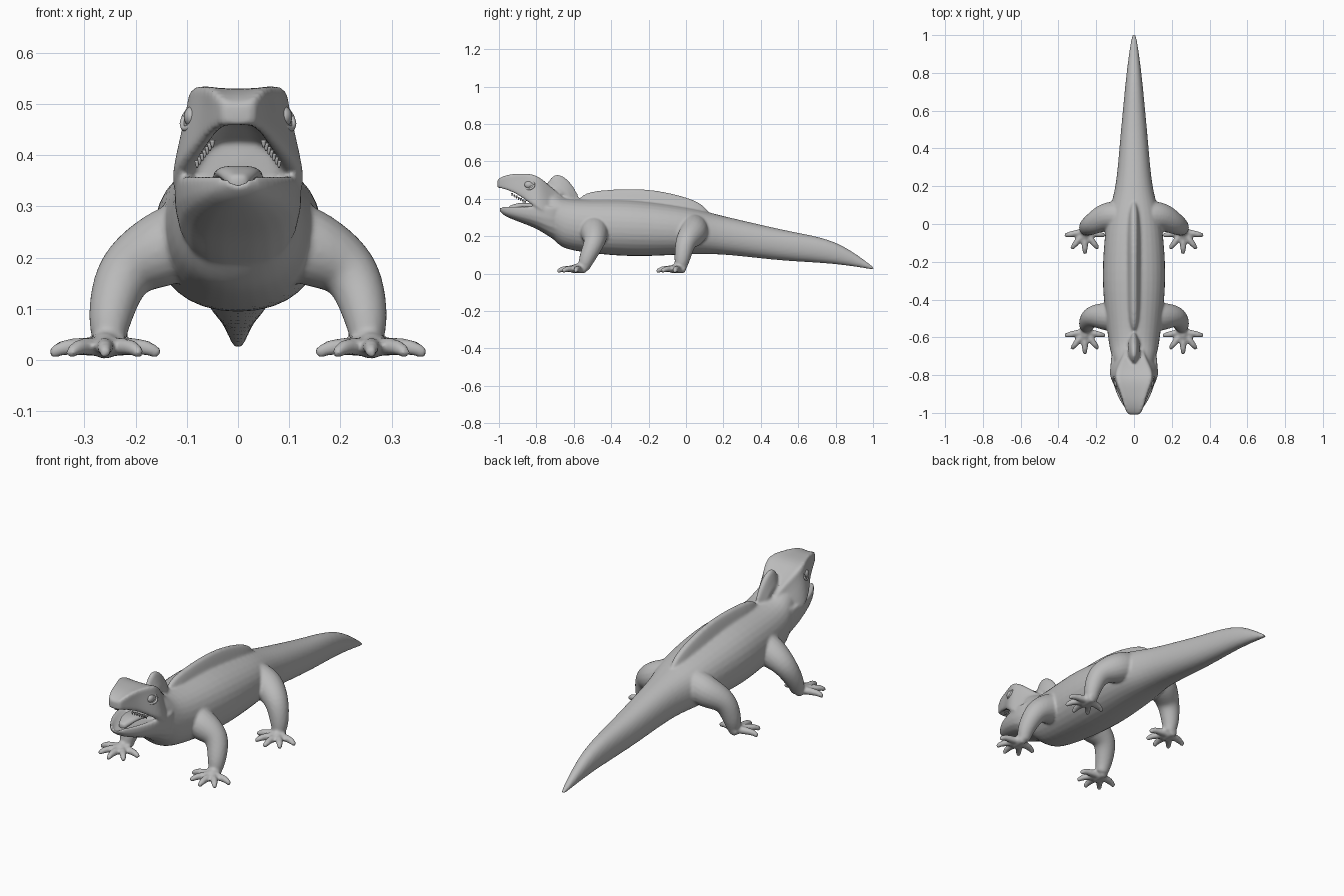
import bpy, bmesh, math
from mathutils import Vector, Quaternion

default_cube = bpy.data.objects.get("Cube")
if default_cube:
    bpy.data.objects.remove(default_cube, do_unlink=True)

skin = bpy.data.materials.new("grey skin")
skin.use_nodes = True
grey = (0.5, 0.5, 0.5, 1)
skin.diffuse_color = grey
skin.node_tree.nodes["Principled BSDF"].inputs["Base Color"].default_value = grey


def smooth_stations(stations, steps=3):
    """Fill in a smooth curve through a few stations of any dimension."""
    rows = [Vector(s) for s in stations]
    padded = [rows[0]] + rows + [rows[-1]]
    result = []
    for before, start, end, after in zip(padded, padded[1:], padded[2:], padded[3:]):
        leave, arrive = (end - before) / 2, (after - start) / 2
        for k in range(steps):
            t = k / steps
            ease = t * t * (3 - 2 * t)
            bend = t * (1 - t) * ((1 - t) * leave - t * arrive)
            result.append(start.lerp(end, ease) + bend)
    return result + [rows[-1]]


def bridge_rings(bm, rings):
    """Bridge equal rings of points and cap both ends."""
    loops = [[bm.verts.new(point) for point in ring] for ring in rings]
    for near, far in zip(loops, loops[1:]):
        for i in range(len(near)):
            bm.faces.new((near[i - 1], near[i], far[i], far[i - 1]))
    bm.faces.new(loops[0])
    bm.faces.new(loops[-1])


def loft(bm, stations, section):
    """Loft half sections, top centre to bottom centre, mirrored across x = 0."""
    rings = []
    for y, *sizes in smooth_stations(stations):
        half = section(y, *sizes)
        mirrored = [(-x, z) for x, z in half[-2:0:-1]]
        rings.append([Vector((x, y, z)) for x, z in half + mirrored])
    bridge_rings(bm, rings)


def tube(bm, stations, sides=10):
    """Round limb through stations of x, y, z, radius."""
    path = smooth_stations(stations)
    points = [station.xyz for station in path]
    turn, previous, rings = Quaternion(), Vector((0, 0, 1)), []
    for i, point in enumerate(points):
        ahead = points[min(i + 1, len(points) - 1)]
        heading = (ahead - points[max(i - 1, 0)]).normalized()
        turn = previous.rotation_difference(heading) @ turn
        previous = heading
        angles = [math.tau * k / sides for k in range(sides)]
        rings.append([point + turn @ Vector((math.cos(a), math.sin(a), 0)) * path[i].w
                      for a in angles])
    bridge_rings(bm, rings)


def finish(name, bm, subdivisions=0):
    """Turn the mesh into a smooth shaded object."""
    bmesh.ops.recalc_face_normals(bm, faces=bm.faces)
    for face in bm.faces:
        face.smooth = True
    mesh = bpy.data.meshes.new(name)
    bm.to_mesh(mesh)
    bm.free()
    mesh.materials.append(skin)
    part = bpy.data.objects.new(name, mesh)
    bpy.context.collection.objects.link(part)
    if subdivisions:
        rounding = part.modifiers.new("rounding", "SUBSURF")
        rounding.levels = rounding.render_levels = subdivisions
    return part


def trunk_section(y, top, bottom, width):
    middle = (top + bottom) / 2
    half = []
    for k in range(9):
        angle = math.pi * k / 8
        across, up = math.sin(angle), math.cos(angle)
        fullness = abs(up) ** 0.9
        half.append((width * abs(across) ** 0.9,
                     middle + math.copysign(fullness, up) * (top - bottom) / 2))
    return half


def head_section(y, top, lip, cheek, brow):
    roof = lip + 0.4 * (y + 1)
    side = (brow + cheek) / 2
    return [(0, top - 0.01), (brow * 0.6, top - 0.01), (brow, top), (brow, top - 0.03),
            (side, (top + lip) / 2), (cheek, lip + 0.02), (cheek, lip),
            (cheek * 0.7, lip), (cheek / 2, roof), (0, roof)]


def jaw_section(y, bottom, width):
    rim = 0.36
    floor = rim - 0.02
    inner = width * 0.8
    chin = bottom + (rim - bottom) * 0.3
    return [(0, floor), (inner * 0.7, floor), (inner, rim), (width, rim),
            (width, floor), (width, chin), (width / 2, bottom), (0, bottom)]


def crest_section(y, top, width):
    base = top - 0.1
    return [(0, top), (width * 0.3, top), (width * 0.6, (top + base) / 2),
            (width, base), (0, base)]


def tongue_section(y, top, width):
    return [(0, top), (width * 0.7, top), (width, top - 0.02), (0, top - 0.04)]


# Trunk and tail: y, top, bottom, half width
body = bmesh.new()
loft(body, [(-0.8, 0.48, 0.29, 0.09), (-0.7, 0.44, 0.17, 0.12), (-0.6, 0.4, 0.12, 0.14),
            (-0.3, 0.4, 0.09, 0.17), (0, 0.36, 0.1, 0.15), (0.2, 0.31, 0.1, 0.1),
            (0.5, 0.24, 0.07, 0.07), (0.8, 0.17, 0.05, 0.04), (1.01, 0.03, 0.02, 0.01)],
     trunk_section)

# Upper head: y, top, lip, cheek half width, brow half width
loft(body, [(-0.62, 0.38, 0.28, 0.08, 0.04), (-0.7, 0.45, 0.29, 0.11, 0.06),
            (-0.8, 0.53, 0.35, 0.13, 0.1), (-0.9, 0.54, 0.42, 0.08, 0.07),
            (-0.97, 0.53, 0.45, 0.05, 0.05), (-1.01, 0.51, 0.46, 0.03, 0.03)], head_section)

# Lower jaw and throat: y, bottom, half width
loft(body, [(-0.62, 0.15, 0.08), (-0.7, 0.18, 0.12), (-0.8, 0.24, 0.12), (-0.9, 0.28, 0.09),
            (-0.97, 0.31, 0.05), (-1, 0.34, 0.02)], jaw_section)

# Neck crest, then back crest: y, top, half width
loft(body, [(-0.75, 0.47, 0.02), (-0.7, 0.53, 0.04), (-0.63, 0.5, 0.04), (-0.57, 0.41, 0.02)],
     crest_section)
loft(body, [(-0.58, 0.39, 0.02), (-0.5, 0.44, 0.05), (-0.2, 0.45, 0.05), (0.05, 0.39, 0.05),
            (0.13, 0.32, 0.02)], crest_section)

# Legs: x, distance behind the foot, height, radius
leg = [(0.06, 0.08, 0.25, 0.08), (0.14, 0.08, 0.22, 0.08), (0.22, 0.08, 0.17, 0.06),
       (0.25, 0.04, 0.08, 0.045), (0.25, 0.02, 0.02, 0.03)]
# Toes: share of the toe length, height, radius
toe = [(0.1, 0.025, 0.02), (0.7, 0.025, 0.017), (1, 0.01, 0.01)]
for side in (-1, 1):
    for foot_y, lean in ((-0.57, 1), (-0.04, 0.5)):
        ankle_x = side * 0.26
        tube(body, [(side * x, foot_y + back * (lean if z < 0.2 else 1), z, radius)
                    for x, back, z, radius in leg])
        tube(body, [(ankle_x, foot_y + 0.04, 0.02, 0.02), (ankle_x, foot_y, 0.03, 0.03),
                    (ankle_x, foot_y - 0.05, 0.02, 0.02)])
        for k in range(5):
            spread = math.radians(40 * (k - 2))
            reach_x = side * math.sin(spread) * 0.11
            reach_y = -math.cos(spread) * 0.12
            tube(body, [(ankle_x + reach_x * share, foot_y + reach_y * share, z, radius)
                        for share, z, radius in toe])

# Merge head, trunk, crests and limbs into one soft skin
trunk = finish("body", body, 1)
blend = trunk.modifiers.new("blend", "REMESH")
blend.mode = "VOXEL"
blend.voxel_size = 0.007
blend.use_smooth_shade = True
soften = trunk.modifiers.new("soften", "SMOOTH")
soften.iterations = 4

# Tongue: y, top, half width
tongue = bmesh.new()
loft(tongue, [(-0.78, 0.37, 0.06), (-0.88, 0.38, 0.05), (-0.95, 0.36, 0.02)], tongue_section)
finish("tongue", tongue, 2)

# Eyes, eyelids and small side teeth
for side, label in ((1, "left"), (-1, "right")):
    centre = Vector((side * 0.09, -0.84, 0.475))
    eye = bmesh.new()
    bmesh.ops.create_uvsphere(eye, u_segments=20, v_segments=12, radius=0.02)
    bmesh.ops.scale(eye, vec=(0.8, 1.2, 1), verts=eye.verts)
    bmesh.ops.translate(eye, vec=centre, verts=eye.verts)
    finish(label + "_eye", eye)

    eyelid = bmesh.new()
    rim = []
    for k in range(13):
        angle = math.tau * k / 12
        along, up = math.cos(angle) * 0.028, math.sin(angle) * 0.023
        offset = Vector((side * (along - up) / 2, along, up))
        rim.append((*(centre + offset), 0.006))
    tube(eyelid, rim, 6)
    finish(label + "_eyelid", eyelid)

    teeth = bmesh.new()
    for k in range(7):
        root = Vector((side * 0.08, -0.86, 0.39)).lerp(Vector((side * 0.05, -0.93, 0.43)), k / 6)
        tip = root - Vector((0, 0, 0.015))
        tube(teeth, [(*root, 0.006), (*tip, 0.002)], 6)
    finish(label + "_teeth", teeth)
